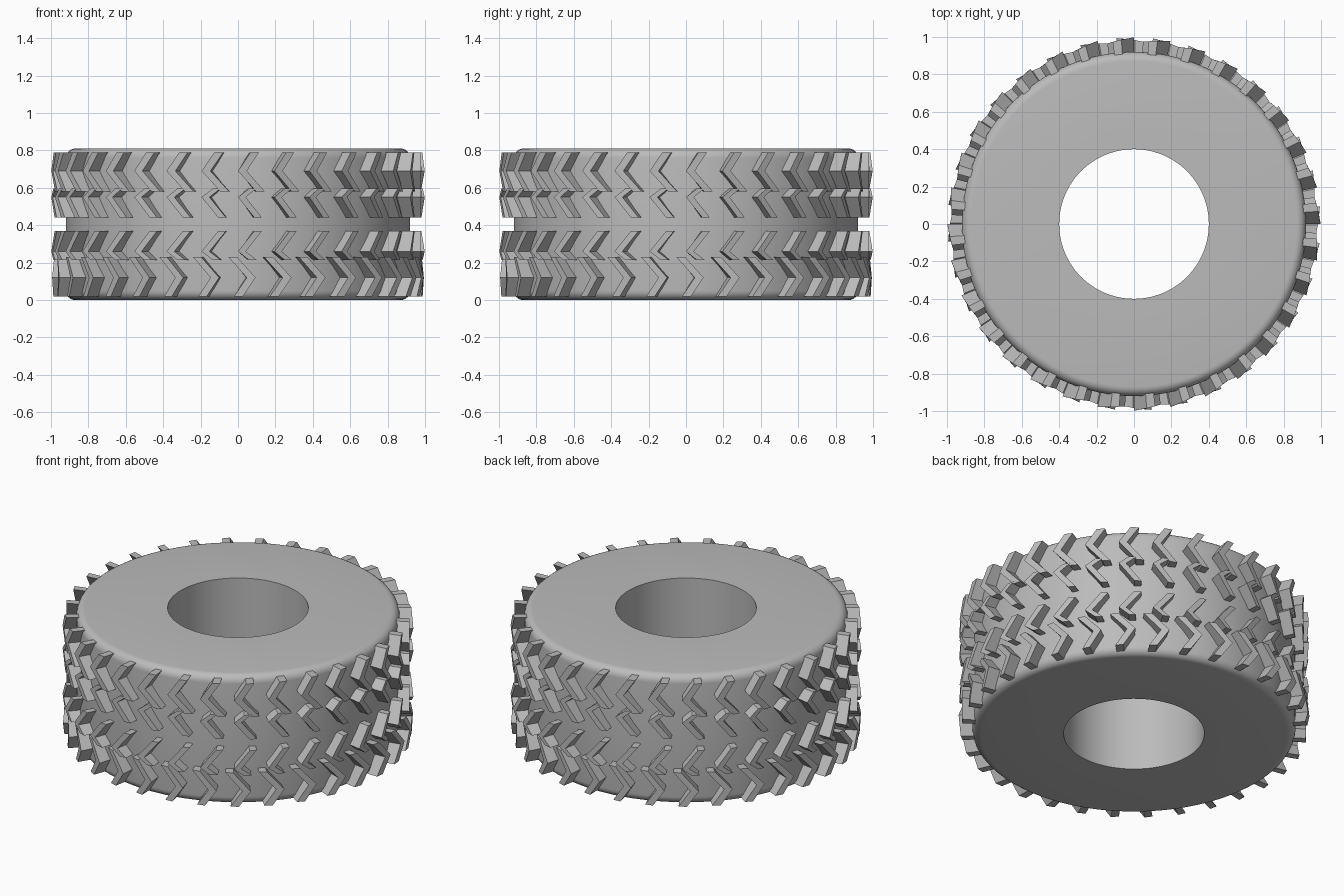
import bpy, bmesh, math

cube = bpy.data.objects.get("Cube")
if cube:
    bpy.data.objects.remove(cube)

HEIGHT = 0.81
COUNT = 32

rubber = bpy.data.materials.new("grey_rubber")
rubber.use_nodes = True
grey = (0.5, 0.5, 0.5, 1)
rubber.diffuse_color = grey
rubber.node_tree.nodes["Principled BSDF"].inputs["Base Color"].default_value = grey


def make_object(name, bm):
    bmesh.ops.recalc_face_normals(bm, faces=bm.faces)
    mesh = bpy.data.meshes.new(name)
    bm.to_mesh(mesh)
    bm.free()
    mesh.materials.append(rubber)
    obj = bpy.data.objects.new(name, mesh)
    bpy.context.collection.objects.link(obj)
    return obj


def tyre_body(inner=0.4, outer=0.92, bevel=0.05, segments=96):
    """Ring with rounded shoulders, made by spinning a closed profile."""
    profile = [(inner, 0), (inner, HEIGHT)]
    corner = [(outer - bevel + bevel * math.sin(a), HEIGHT - bevel + bevel * math.cos(a))
              for a in (math.radians(15 * i) for i in range(7))]
    profile += corner + [(r, HEIGHT - z) for r, z in reversed(corner)]
    bm = bmesh.new()
    rings = []
    for s in range(segments):
        a = math.tau * s / segments
        rings.append([bm.verts.new((r * math.cos(a), r * math.sin(a), z)) for r, z in profile])
    for s in range(segments):
        p, q = rings[s], rings[(s + 1) % segments]
        for i in range(len(profile)):
            j = (i + 1) % len(profile)
            bm.faces.new((p[i], q[i], q[j], p[j]))
    return make_object("tyre_body", bm)


def tread_row(name, spine, width, flip_x=False, flip_z=False, shift=0.0):
    """Ring of bent lugs; spine lists (along, height) from the top end to the bottom end."""
    bm = bmesh.new()
    for k in range(COUNT):
        turn = math.tau * k / COUNT - math.pi / 2
        layers = []
        for side in (0, width):
            for base in (True, False):
                line = []
                for along, z in spine:
                    t = along + side
                    r = 0.87 if base else 0.998 - 0.16 * max(t, 0)
                    x = shift - t if flip_x else t
                    a = turn + x / 0.95
                    line.append(bm.verts.new((r * math.cos(a), r * math.sin(a),
                                              HEIGHT - z if flip_z else z)))
                layers.append(line)
        left_in, left_out, right_in, right_out = layers
        loop = [left_in, left_out, right_out, right_in]
        for p, q in zip(loop, loop[1:] + loop[:1]):
            for i in range(len(spine) - 1):
                bm.faces.new((p[i], p[i + 1], q[i + 1], q[i]))
        for end in (0, -1):
            bm.faces.new([line[end] for line in loop])
    return make_object(name, bm)


# Body
body = tyre_body()
bpy.context.view_layer.objects.active = body
body.select_set(True)
bpy.ops.object.shade_smooth_by_angle(angle=math.radians(35))

# Tread: large shoulder lugs point opposite ways, small inner lugs are mirrored
large = [(0.065, 0.79), (0.0, 0.69), (0.095, 0.58)]
small = [(0.055, 0.595), (0.0, 0.55), (0.085, 0.44)]
tread_row("upper_shoulder_lugs", large, 0.045)
tread_row("lower_shoulder_lugs", large, 0.045, flip_x=True, flip_z=True, shift=0.09)
tread_row("upper_inner_lugs", small, 0.04)
tread_row("lower_inner_lugs", small, 0.04, flip_z=True)
